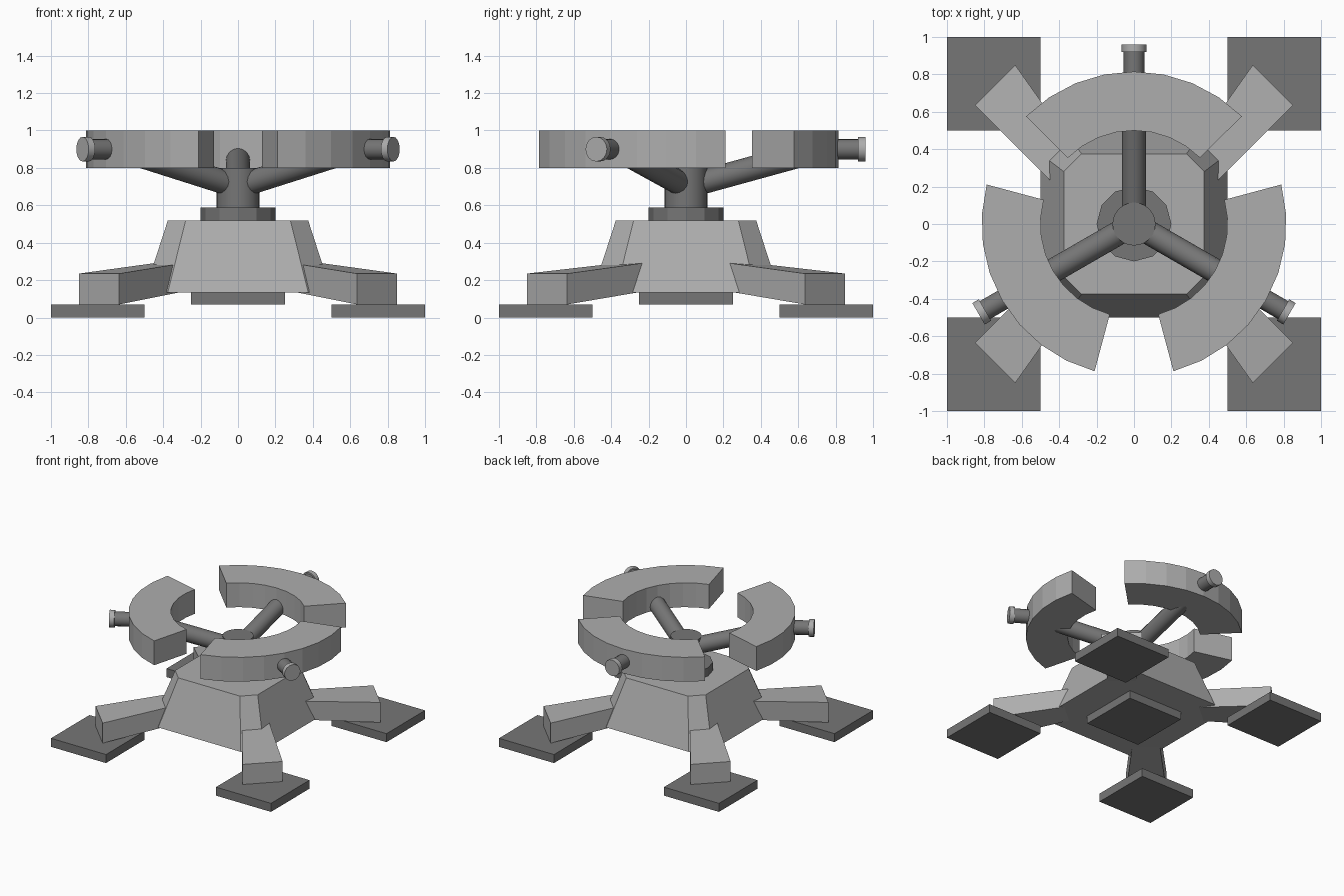
import bpy, bmesh
from math import sin, cos, radians
from mathutils import Vector

cube = bpy.data.objects.get("Cube")
if cube:
    bpy.data.objects.remove(cube, do_unlink=True)


def material(name, value):
    m = bpy.data.materials.new(name)
    m.use_nodes = True
    colour = (value, value, value, 1)
    m.diffuse_color = colour
    m.node_tree.nodes["Principled BSDF"].inputs["Base Color"].default_value = colour
    return m


LIGHT = material("light grey", 0.42)
DARK = material("dark grey", 0.18)


def loft(name, mat, lower, upper):
    """Solid between two loops that have the same number of points."""
    bm = bmesh.new()
    a = [bm.verts.new(p) for p in lower]
    b = [bm.verts.new(p) for p in upper]
    n = len(a)
    for i in range(n):
        j = (i + 1) % n
        bm.faces.new((a[i], a[j], b[j], b[i]))
    bm.faces.new(a[::-1])
    bm.faces.new(b)
    bmesh.ops.recalc_face_normals(bm, faces=bm.faces)
    mesh = bpy.data.meshes.new(name)
    bm.to_mesh(mesh)
    bm.free()
    mesh.materials.append(mat)
    obj = bpy.data.objects.new(name, mesh)
    bpy.context.collection.objects.link(obj)
    return obj


def at_height(points, z):
    return [(x, y, z) for x, y in points]


def slab(name, mat, x, y, half, z0, z1):
    square = [(x + i * half, y + j * half) for i, j in ((-1, -1), (1, -1), (1, 1), (-1, 1))]
    return loft(name, mat, at_height(square, z0), at_height(square, z1))


def rod(name, mat, start, end, radius, sides=12):
    """Cylinder between two points."""
    start, end = Vector(start), Vector(end)
    turn = (end - start).to_track_quat('Z', 'Y')
    ring = [turn @ Vector((radius * cos(radians(360 * i / sides)),
                           radius * sin(radians(360 * i / sides)), 0)) for i in range(sides)]
    return loft(name, mat, [start + p for p in ring], [end + p for p in ring])


def shade(obj):
    bpy.ops.object.select_all(action='DESELECT')
    obj.select_set(True)
    bpy.context.view_layer.objects.active = obj
    bpy.ops.object.shade_smooth_by_angle(angle=radians(35))


def chamfered(half, inner):
    quarter = [(half, -inner), (half, inner), (inner, half), (-inner, half)]
    return quarter + [(-x, -y) for x, y in quarter]


# Body with chamfered corners and the block beneath it
loft("body", LIGHT, at_height(chamfered(0.5, 0.375), 0.135),
     at_height(chamfered(0.375, 0.28), 0.52))
slab("bottom_block", DARK, 0, 0, 0.25, 0.07, 0.14)

# Diagonal legs and their foot pads
leg_plan = [(0.85, 0.635), (0.635, 0.85), (0.235, 0.285), (0.38, 0.165)]
for sx, side in ((1, "left"), (-1, "right")):
    for sy, end in ((-1, "front"), (1, "back")):
        plan = [(sx * x, sy * y) for x, y in leg_plan]
        low = [(*p, z) for p, z in zip(plan, (0.07, 0.07, 0.15, 0.15))]
        high = [(*p, z) for p, z in zip(plan, (0.235, 0.235, 0.3, 0.3))]
        loft(f"{end}_{side}_leg", LIGHT, low, high)
        slab(f"{end}_{side}_foot_pad", DARK, sx * 0.75, sy * 0.75, 0.25, 0, 0.07)

# Collar and central post
rod("collar", DARK, (0, 0, 0.52), (0, 0, 0.587), 0.2)
shade(rod("post", DARK, (0, 0, 0.58), (0, 0, 0.8), 0.115, 24))

# Three clamp segments, each with an arm and an outward knob
for name, angle in (("back", 90), ("front_right", 210), ("front_left", 330)):
    def polar(r, z, offset=0):
        a = radians(angle + offset)
        return (r * cos(a), r * sin(a), z)

    steps = [-45 + 90 * i / 8 for i in range(9)]
    bm = bmesh.new()
    rows = [[bm.verts.new(polar(r, z, s)) for r, z in
             ((0.5, 0.8), (0.815, 0.8), (0.815, 1.0), (0.5, 1.0))] for s in steps]
    for a, b in zip(rows, rows[1:]):
        for i in range(4):
            j = (i + 1) % 4
            bm.faces.new((a[i], a[j], b[j], b[i]))
    bm.faces.new(rows[0])
    bm.faces.new(rows[-1])
    bmesh.ops.recalc_face_normals(bm, faces=bm.faces)
    mesh = bpy.data.meshes.new(name + "_ring_segment")
    bm.to_mesh(mesh)
    bm.free()
    mesh.materials.append(LIGHT)
    bpy.context.collection.objects.link(
        bpy.data.objects.new(name + "_ring_segment", mesh))

    shade(rod(name + "_arm", DARK, polar(0.0, 0.7), polar(0.6, 0.865), 0.065, 16))
    shade(rod(name + "_knob_stem", DARK, polar(0.78, 0.9), polar(0.925, 0.9), 0.055, 16))
    shade(rod(name + "_knob_cap", LIGHT, polar(0.92, 0.9), polar(0.96, 0.9), 0.066, 16))
